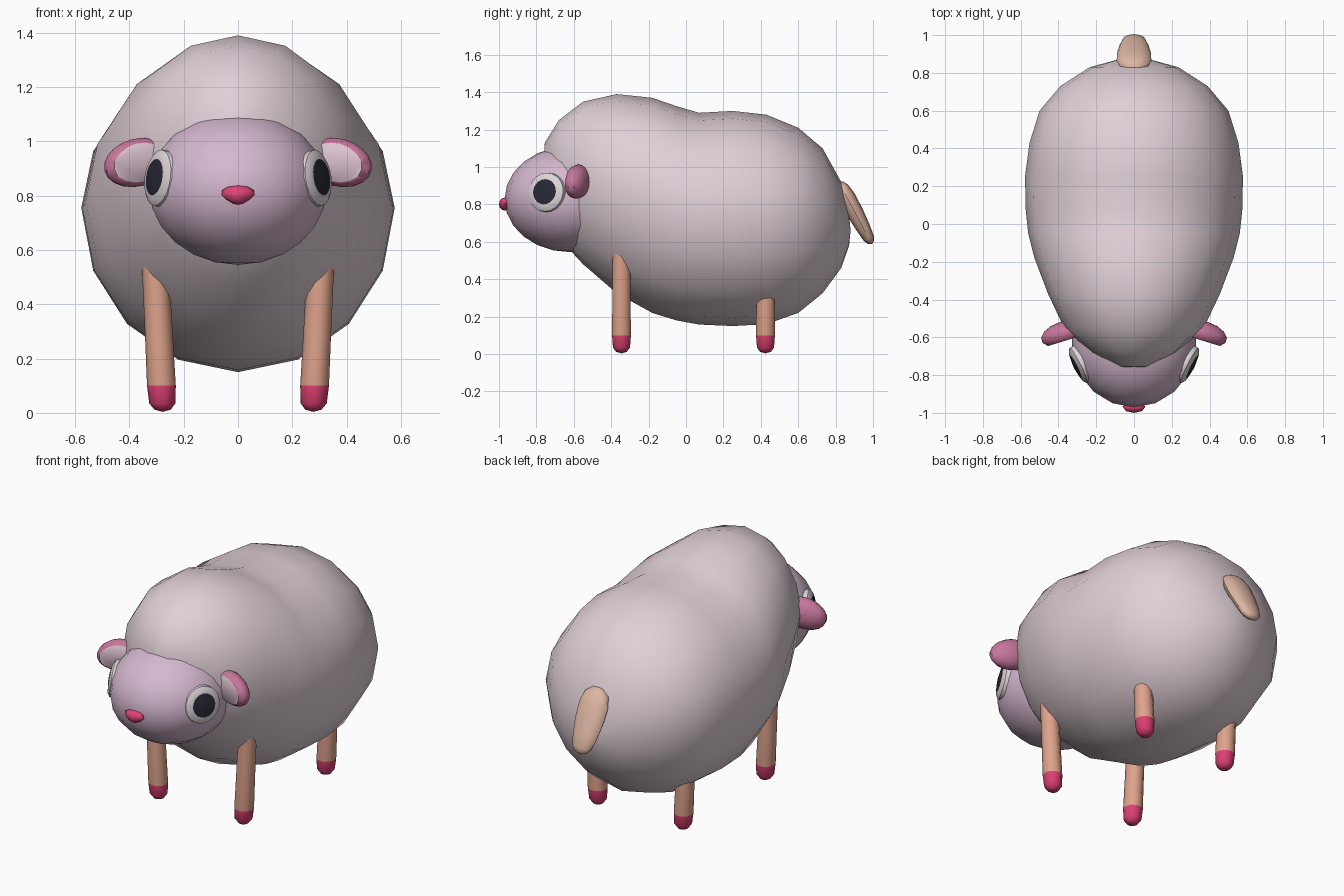
import bpy, bmesh, math
from mathutils import Vector, Matrix

if "Cube" in bpy.data.objects:
    bpy.data.objects.remove(bpy.data.objects["Cube"])


def mat(name, r, g, b):
    m = bpy.data.materials.new(name)
    lin = [(c / 255 / 12.92) if c < 11 else ((c / 255 + 0.055) / 1.055) ** 2.4 for c in (r, g, b)]
    m.diffuse_color = (*lin, 1)
    m.use_nodes = True
    m.node_tree.nodes["Principled BSDF"].inputs["Base Color"].default_value = m.diffuse_color
    return m


WOOL = mat("wool", 224, 208, 215)
FACE = mat("face_mauve", 213, 184, 207)
EAR = mat("ear_pink", 198, 118, 155)
EAR_IN = mat("ear_inner", 222, 195, 210)
WHITE = mat("eye_white", 222, 212, 215)
PUPIL = mat("pupil", 40, 40, 54)
NOSE = mat("nose_pink", 222, 68, 118)
LEG = mat("leg_tan", 222, 163, 140)
HOOF = mat("hoof_pink", 220, 64, 114)
TAIL = mat("tail_tan", 222, 182, 162)


def finish(name, bm, mats, angle=50):
    bmesh.ops.recalc_face_normals(bm, faces=bm.faces)
    me = bpy.data.meshes.new(name)
    bm.to_mesh(me)
    bm.free()
    for m in mats:
        me.materials.append(m)
    ob = bpy.data.objects.new(name, me)
    bpy.context.collection.objects.link(ob)
    bpy.ops.object.select_all(action='DESELECT')
    ob.select_set(True)
    bpy.context.view_layer.objects.active = ob
    bpy.ops.object.shade_smooth_by_angle(angle=math.radians(angle))
    return ob


def loft(bm, rings, first=None, last=None):
    """Skin closed rings of points; optional pole points close the ends."""
    vs = [[bm.verts.new(p) for p in r] for r in rings]
    n = len(vs[0])
    for a, b in zip(vs, vs[1:]):
        for i in range(n):
            bm.faces.new((a[i], a[(i + 1) % n], b[(i + 1) % n], b[i]))
    for pole, ring in ((first, vs[0]), (last, vs[-1])):
        if pole is not None:
            p = bm.verts.new(pole)
            for i in range(n):
                bm.faces.new((ring[i], ring[(i + 1) % n], p))


def lathe(profile, n, first=None, last=None):
    """Spin (radius, height) points around z."""
    bm = bmesh.new()
    rings = [[(r * math.cos(2 * math.pi * i / n), r * math.sin(2 * math.pi * i / n), z)
              for i in range(n)] for r, z in profile]
    loft(bm, rings, None if first is None else (0, 0, first), None if last is None else (0, 0, last))
    return bm


def sphere(u, v, matrix):
    bm = bmesh.new()
    bmesh.ops.create_uvsphere(bm, u_segments=u, v_segments=v, radius=1)
    bm.transform(matrix)
    return bm


def scale(x, y, z):
    return Matrix.Diagonal((x, y, z, 1))


# Woolly body: elliptical sections along y (y, top, bottom, half width)
sections = [(-0.755, 1.13, 0.82, 0.09), (-0.68, 1.25, 0.62, 0.23), (-0.55, 1.35, 0.48, 0.37),
            (-0.37, 1.39, 0.325, 0.455), (-0.18, 1.37, 0.22, 0.527), (-0.05, 1.325, 0.18, 0.56),
            (0.07, 1.29, 0.158, 0.573),
            (0.25, 1.30, 0.15, 0.577), (0.43, 1.28, 0.16, 0.553), (0.6, 1.21, 0.22, 0.50),
            (0.73, 1.10, 0.325, 0.39), (0.83, 0.92, 0.46, 0.235), (0.872, 0.74, 0.58, 0.08)]
rings = []
for y, top, bot, w in sections:
    c = (top + bot) / 2 + 0.03 * min(1, (top - bot))
    ring = []
    for i in range(16):
        a = 2 * math.pi * i / 16
        s = math.sin(a)
        ring.append((w * math.cos(a), y, c + s * ((top - c) if s > 0 else (c - bot))))
    rings.append(ring)
bm = bmesh.new()
loft(bm, rings, (0, -0.765, 0.98), (0, 0.88, 0.66))
finish("body", bm, [WOOL], 70)

# Head
finish("head", sphere(18, 12, Matrix.Translation((0, -0.62, 0.828)) @ scale(0.332, 0.35, 0.283)), [FACE], 70)

# Nose: small blob narrowing downwards
bm = sphere(8, 6, scale(0.06, 0.032, 0.035))
for v in bm.verts:
    v.co.x *= 1 + 12 * v.co.z if v.co.z < 0 else 1 + 8 * v.co.z
bm.transform(Matrix.Translation((0, -0.968, 0.802)))
finish("nose", bm, [NOSE])

for side, label in ((1, "right"), (-1, "left")):
    flip = scale(side, 1, 1)

    # Ear: flattened egg with its front sliced off as the pale inner face
    bm = sphere(14, 10, scale(0.13, 0.065, 0.088))
    cut = bmesh.ops.bisect_plane(bm, geom=bm.verts[:] + bm.edges[:] + bm.faces[:],
                                 plane_co=(0, -0.038, 0), plane_no=(0, -1, 0), clear_outer=True)
    rim = [e for e in cut["geom_cut"] if isinstance(e, bmesh.types.BMEdge)]
    for f in bmesh.ops.contextual_create(bm, geom=rim)["faces"]:
        f.material_index = 1
    bm.transform(flip @ Matrix.Translation((0.37, -0.58, 0.922))
                 @ Matrix.Rotation(-0.3, 4, 'Z') @ Matrix.Rotation(0.25, 4, 'Y'))
    finish(label + "_ear", bm, [EAR, EAR_IN], 40)

    # Eye: shallow domed disc, pupil in the middle rings
    bm = lathe([(0.107, -0.03), (0.104, 0.0), (0.086, 0.012), (0.068, 0.015), (0.035, 0.021)], 20, last=0.023)
    for f in bm.faces:
        if f.calc_center_median().xy.length < 0.068:
            f.material_index = 1
    q = Vector((0.88, -0.44, 0.13)).to_track_quat('Z', 'Y').to_matrix().to_4x4()
    bm.transform(flip @ Matrix.Translation((0.295, -0.75, 0.866)) @ q)
    finish(label + "_eye", bm, [WHITE, PUPIL])

    # Legs with rounded hooves
    for y, where in ((-0.345, "front"), (0.425, "back")):
        bm = lathe([(0.03, 0.012), (0.048, 0.035), (0.053, 0.1), (0.051, 0.3), (0.05, 0.55)], 10, 0.004, 0.56)
        for f in bm.faces:
            if f.calc_center_median().z < 0.1:
                f.material_index = 1
        for v in bm.verts:
            v.co.x += 0.05 * v.co.z
        bm.transform(flip @ Matrix.Translation((0.277, y, 0)))
        finish(f"{label}_{where}_leg", bm, [LEG, HOOF])

# Tail: flattened teardrop hanging from the rump
bm = lathe([(0.035, -0.18), (0.06, -0.155), (0.077, -0.09), (0.09, 0.0), (0.092, 0.09), (0.075, 0.15), (0.04, 0.18)],
           12, -0.19, 0.19)
bm.transform(Matrix.Translation((0, 0.905, 0.755)) @ Matrix.Rotation(math.radians(28), 4, 'X') @ scale(1, 0.5, 1))
finish("tail", bm, [TAIL])
